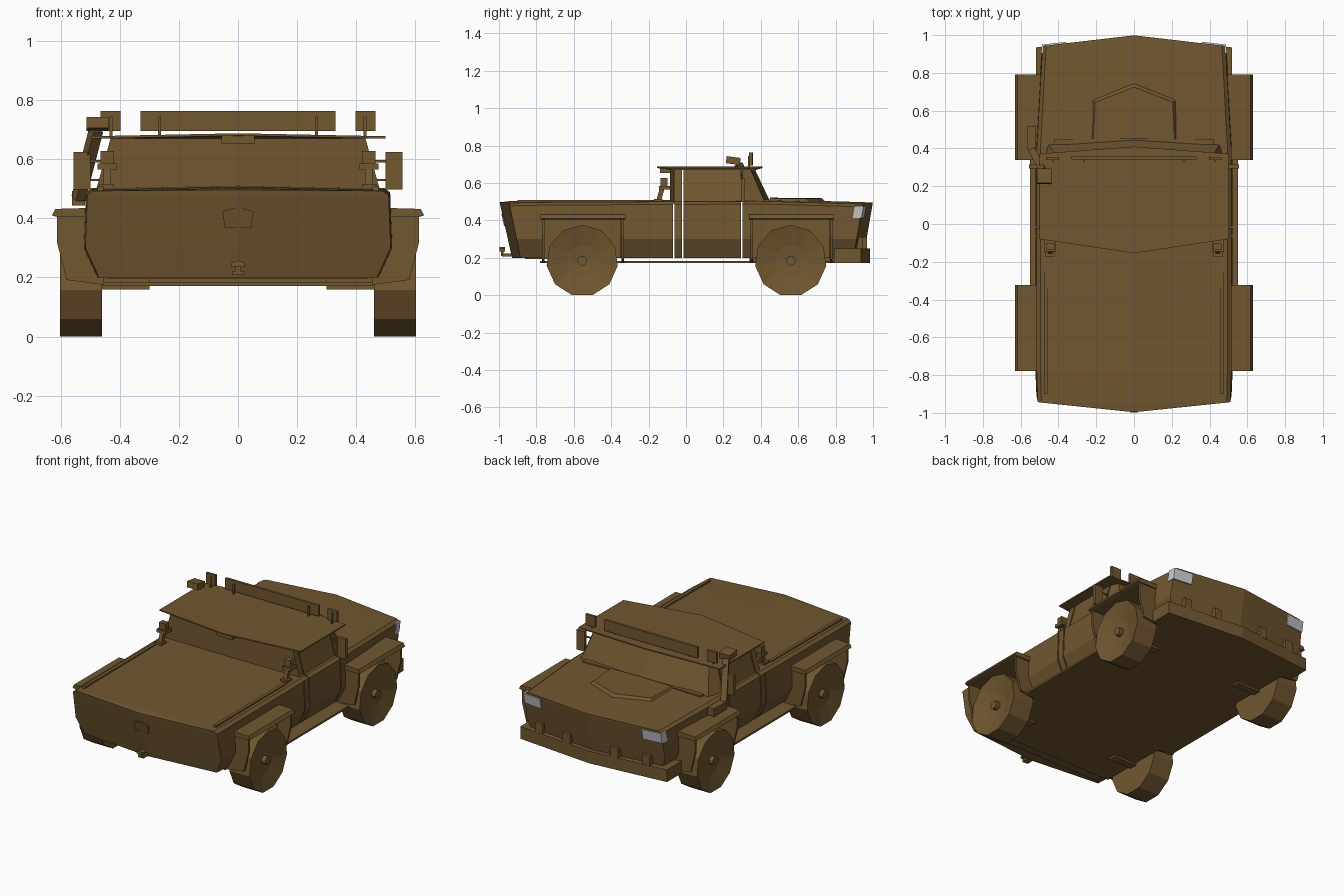
import bpy, bmesh, math
from mathutils import Vector


def material(name, rgb):
    m = bpy.data.materials.new(name)
    m.diffuse_color = (*rgb, 1)
    return m


BROWN = material("olive brown", (0.165, 0.095, 0.030))
LAMP = material("lamp grey", (0.58, 0.58, 0.60))


def finish(name, bm, mat=BROWN):
    bmesh.ops.remove_doubles(bm, verts=bm.verts[:], dist=1e-5)
    bmesh.ops.recalc_face_normals(bm, faces=bm.faces[:])
    me = bpy.data.meshes.new(name)
    bm.to_mesh(me)
    bm.free()
    me.materials.append(mat)
    ob = bpy.data.objects.new(name, me)
    bpy.context.collection.objects.link(ob)
    return ob


def grid(name, rows, mat=BROWN):
    """Closed band of point columns, first joined to last; repeated points merge."""
    bm = bmesh.new()
    vs = [[bm.verts.new(p) for p in r] for r in rows]
    for a, b in zip(vs, vs[1:] + vs[:1]):
        for i in range(len(a) - 1):
            bm.faces.new((a[i], a[i + 1], b[i + 1], b[i]))
    return finish(name, bm, mat)


def shell(name, cols, crown=0.0):
    """Half outline of columns (top to bottom) from rear centre to front centre, mirrored."""
    full = []
    for c in cols:
        x, y, z = c[0]
        lift = crown if x else 0
        full.append([(0, y, z + lift)] + c + [(0, c[-1][1], c[-1][2])])
    full += [[(-x, y, z) for x, y, z in c] for c in full[-2:0:-1]]
    return grid(name, full)


def prism(name, pts, axis, a, b, mat=BROWN):
    place = {'x': lambda p, t: (t, p[0], p[1]), 'y': lambda p, t: (p[0], t, p[1]),
             'z': lambda p, t: (p[0], p[1], t)}[axis]
    bm = bmesh.new()
    lo = [bm.verts.new(place(p, a)) for p in pts]
    hi = [bm.verts.new(place(p, b)) for p in pts]
    bm.faces.new(lo)
    bm.faces.new(hi)
    n = len(pts)
    for i in range(n):
        j = (i + 1) % n
        bm.faces.new((lo[i], lo[j], hi[j], hi[i]))
    return finish(name, bm, mat)


def box(name, x0, x1, y0, y1, z0, z1):
    return prism(name, [(x0, y0), (x1, y0), (x1, y1), (x0, y1)], 'z', z0, z1)


def bar(name, p, q, w, h):
    p, q = Vector(p), Vector(q)
    rot = (q - p).to_track_quat('Z', 'Y')
    pts = [(-w / 2, -h / 2), (w / 2, -h / 2), (w / 2, h / 2), (-w / 2, h / 2)]
    ob = prism(name, pts, 'z', 0, (q - p).length)
    for v in ob.data.vertices:
        v.co = rot @ v.co + p
    return ob


def cut(ob, boxes):
    for b in boxes:
        c = box("cutter", *b)
        c.hide_render = True
        m = ob.modifiers.new("cut", 'BOOLEAN')
        m.operation, m.solver, m.object = 'DIFFERENCE', 'EXACT', c
        bpy.context.view_layer.update()
        me = bpy.data.meshes.new_from_object(ob.evaluated_get(bpy.context.evaluated_depsgraph_get()))
        ob.modifiers.clear()
        ob.data = me
        bpy.data.objects.remove(c)


# main body: outline columns with leaning, pointed ends
def body_col(y, width, lean, ztop):
    levels = [(0.495, ztop), (0.515, ztop - 0.015), (0.522, 0.30), (0.475, 0.20)]
    return [(x * width, y + lean * (0.49 - z) / 0.29, z) for x, z in levels]


body = shell("body", [
    body_col(-0.995, 0, 0.065, 0.497), body_col(-0.945, 0.99, 0.06, 0.493),
    body_col(-0.78, 1, 0, 0.497), body_col(0.40, 1, 0, 0.503),
    body_col(0.945, 0.94, -0.05, 0.488), body_col(0.998, 0, -0.05, 0.495)], 0.010)
wells = [(s * 0.44, s * 0.8, y - 0.205, y + 0.205, 0.1, 0.405) for s in (1, -1) for y in (0.56, -0.555)]
slits = [(-1, 1, y - 0.004, y + 0.004, 0.1, 0.8) for y in (-0.018, 0.299)]
cut(body, wells + slits + [(-1, 1, -0.07, -0.062, 0.1, 0.488)])

# cabin with wrapped windscreen, under an overhanging pointed roof
cabin = shell("cabin", [
    [(0, -0.085, 0.68), (0, -0.085, 0.49)],
    [(0.43, -0.065, 0.675), (0.482, -0.065, 0.49)],
    [(0.43, 0.30, 0.675), (0.482, 0.335, 0.49)],
    [(0.405, 0.345, 0.675), (0.455, 0.425, 0.49)],
    [(0, 0.365, 0.68), (0, 0.455, 0.49)]], 0.004)
cut(cabin, slits)
shell("roof", [
    [(0, -0.155, 0.688), (0, -0.155, 0.680)], [(0.5, -0.08, 0.678), (0.5, -0.08, 0.670)],
    [(0.5, 0.372, 0.678), (0.5, 0.372, 0.670)], [(0, 0.41, 0.688), (0, 0.41, 0.680)]], 0.010)
box("rear_roof_lamp", -0.055, 0.055, -0.14, -0.08, 0.653, 0.684)
bar("wiper_cowl", (-0.42, 0.435, 0.507), (0.42, 0.435, 0.507), 0.03, 0.012)

# bonnet scoop
shell("bonnet_scoop", [
    [(0, 0.45, 0.521), (0, 0.45, 0.49)], [(0.215, 0.45, 0.519), (0.232, 0.45, 0.49)],
    [(0.205, 0.645, 0.516), (0.228, 0.665, 0.49)], [(0, 0.725, 0.519), (0, 0.76, 0.49)]], 0.003)

# underside and bumpers
box("floor", -0.455, 0.455, -0.78, 0.82, 0.172, 0.184)
box("sills", -0.55, 0.55, -0.33, 0.34, 0.172, 0.184)
box("rear_underpan", -0.44, 0.44, -0.86, -0.74, 0.195, 0.21)
box("front_underpan", -0.43, 0.43, 0.34, 0.86, 0.18, 0.21)
shell("front_bumper", [
    [(0, 0.79, 0.25), (0, 0.79, 0.172)], [(0.52, 0.79, 0.25), (0.52, 0.79, 0.172)],
    [(0.52, 0.935, 0.25), (0.52, 0.935, 0.172)], [(0, 0.983, 0.25), (0, 0.983, 0.172)]])

# tow hitch and tailgate handle
box("hitch_bar", -0.02, 0.02, -0.985, -0.86, 0.208, 0.222)
prism("hitch_ball", [(-0.022, 0.235), (0.022, 0.235), (0.022, 0.25), (0, 0.258), (-0.022, 0.25)],
      'y', -0.998, -0.968)
box("hitch_post", -0.009, 0.009, -0.99, -0.975, 0.21, 0.24)
handle = prism("tailgate_handle", [(-0.045, 0.37), (0.045, 0.37), (0.053, 0.425), (0, 0.438),
                                   (-0.053, 0.425)], 'y', -0.999, -0.985)
for v in handle.data.vertices:
    v.co.y += (0.49 - v.co.z) * 0.22

# roof light bar
box("light_bar", -0.33, 0.33, 0.342, 0.357, 0.695, 0.764)

for s in (1, -1):
    # wheels: dished outer face with a hub
    for y in (0.56, -0.555):
        prof = [(0, 0.46), (0.192, 0.46), (0.192, 0.603), (0.085, 0.578),
                (0.026, 0.572), (0.026, 0.60), (0, 0.60)]
        n = 11
        grid("wheel", [[(s * x, y + r * math.sin(2 * math.pi * k / n),
                         0.1845 + r * math.cos(2 * math.pi * k / n)) for r, x in prof]
                       for k in range(n)])
        bar("axle", (s * 0.30, y, 0.185), (s * 0.47, y, 0.185), 0.05, 0.05)
        # wheel-arch flares: top ledge plus end walls
        prism("flare_top", [(s * 0.48, 0.405), (s * 0.613, 0.405), (s * 0.63, 0.41),
                            (s * 0.618, 0.432), (s * 0.48, 0.436)], 'y', y - 0.222, y + 0.232)
        for e in (-0.215, 0.21):
            prism("flare_wall", [(s * 0.46, 0.41), (s * 0.613, 0.41), (s * 0.613, 0.32),
                                 (s * 0.58, 0.192), (s * 0.455, 0.175)],
                  'y', y + e, y + e + 0.014)

    # headlamps wrap round the front corners
    lamp = prism("headlamp", [(s * 0.36, 0.966), (s * 0.487, 0.952), (s * 0.493, 0.905),
                              (s * 0.36, 0.905)], 'z', 0.412, 0.478, LAMP)
    for v in lamp.data.vertices:
        v.co.y -= (0.49 - v.co.z) * 0.172

    # bumper blocks
    for x in (0.17, 0.38):
        yb = 0.985 - 0.1 * x
        box("bumper_block", s * (x - 0.026), s * (x + 0.026), yb - 0.07, yb, 0.245, 0.312)

    # roof lamps and their posts
    box("roof_side_lamp", s * 0.398, s * 0.465, 0.338, 0.355, 0.695, 0.764)
    for x in (0.265, 0.43):
        box("lamp_post", s * (x - 0.005), s * (x + 0.005), 0.332, 0.342, 0.675, 0.745)

    # door mirrors
    box("mirror", s * 0.50, s * 0.557, 0.295, 0.315, 0.498, 0.625)
    for z in (0.53, 0.593):
        bar("mirror_arm", (s * 0.43, 0.305, z), (s * 0.51, 0.305, z), 0.008, 0.008)

    # work lamps behind the cabin
    box("work_lamp_base", s * 0.42, s * 0.47, -0.172, -0.125, 0.495, 0.515)
    bar("work_lamp_post", (s * 0.443, -0.145, 0.51), (s * 0.443, -0.125, 0.58), 0.025, 0.025)
    box("work_lamp", s * 0.412, s * 0.476, -0.145, -0.085, 0.565, 0.585)
    box("work_lamp_head", s * 0.42, s * 0.465, -0.135, -0.10, 0.585, 0.628)

    # load cover rails
    box("bed_rail", s * 0.455, s * 0.475, -0.90, -0.18, 0.49, 0.508)

# intake snorkel on the left pillar
path = [(-0.54, 0.52, 0.468), (-0.54, 0.39, 0.468), (-0.48, 0.28, 0.70)]
bar("snorkel_base", path[0], path[1], 0.045, 0.05)
bar("snorkel_pipe", path[1], path[2], 0.036, 0.036)
bar("snorkel_head", (-0.475, 0.215, 0.725), (-0.475, 0.29, 0.715), 0.075, 0.038)
